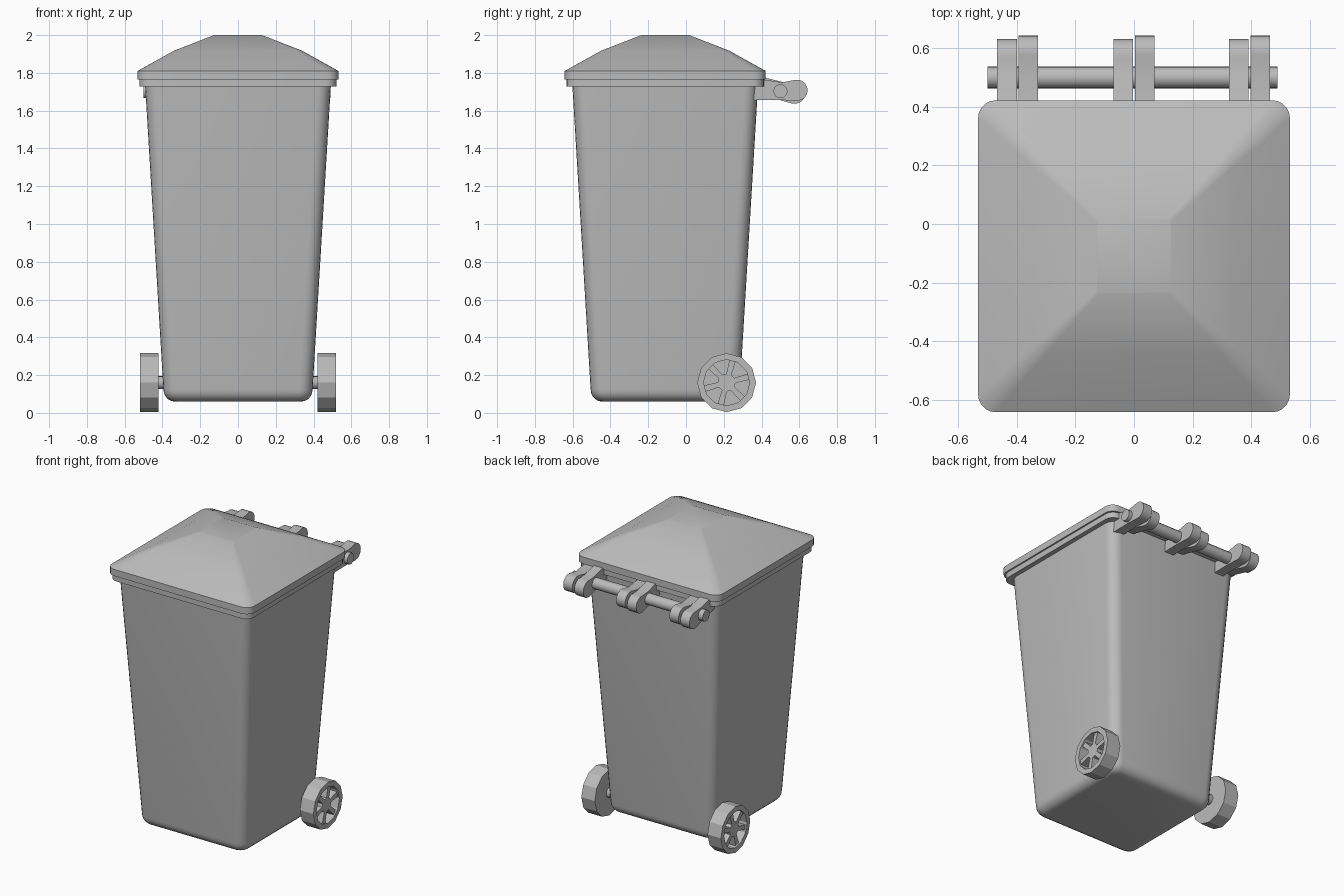
import bpy, bmesh
from math import cos, sin, pi, radians
from mathutils import Vector, Matrix

if "Cube" in bpy.data.objects:
    bpy.data.objects.remove(bpy.data.objects["Cube"])

grey = bpy.data.materials.new("plain grey")
grey.use_nodes = True
COLOUR = (0.5, 0.5, 0.5, 1)
grey.diffuse_color = COLOUR
grey.node_tree.nodes["Principled BSDF"].inputs["Base Color"].default_value = COLOUR

MID_Y = -0.11          # the bin sits forward of the hinges
AXLE = Vector((0, 0.215, 0.16))
ROD = Vector((0, 0.5, 1.703))


def loft(name, rings, smooth=30):
    """Skin a stack of equal rings and cap both ends."""
    bm = bmesh.new()
    rows = [[bm.verts.new(p) for p in ring] for ring in rings]
    n = len(rows[0])
    for a, b in zip(rows, rows[1:]):
        for i in range(n):
            j = (i + 1) % n
            bm.faces.new((a[i], a[j], b[j], b[i]))
    bm.faces.new(rows[0][::-1])
    bm.faces.new(rows[-1])
    bmesh.ops.recalc_face_normals(bm, faces=bm.faces)
    mesh = bpy.data.meshes.new(name)
    bm.to_mesh(mesh)
    bm.free()
    mesh.materials.append(grey)
    obj = bpy.data.objects.new(name, mesh)
    bpy.context.collection.objects.link(obj)
    if smooth:
        bpy.ops.object.select_all(action='DESELECT')
        obj.select_set(True)
        bpy.context.view_layer.objects.active = obj
        bpy.ops.object.shade_smooth_by_angle(angle=radians(smooth))
    return obj


def rounded_square(half, z, r, segs=5):
    pts = []
    for k, (sx, sy) in enumerate(((1, 1), (-1, 1), (-1, -1), (1, -1))):
        for i in range(segs + 1):
            a = pi / 2 * (k + i / segs)
            pts.append(Vector((sx * (half - r) + r * cos(a),
                               MID_Y + sy * (half - r) + r * sin(a), z)))
    return pts


def circle(x, r, centre, sides):
    return [centre + Vector((x, r * cos(2 * pi * i / sides), r * sin(2 * pi * i / sides)))
            for i in range(sides)]


def slab(name, outline, x0, x1):
    """Extrude a (y, z) outline along x."""
    return loft(name, [[Vector((x, y, z)) for y, z in outline] for x in (x0, x1)])


# Tapered body with a rounded foot
foot = []
for i in range(6):
    a = pi / 2 * i / 5
    foot.append(rounded_square(0.335 + 0.06 * sin(a), 0.125 - 0.065 * cos(a), 0.03 + 0.04 * sin(a)))
loft("bin_body", foot + [rounded_square(0.492, 1.74, 0.07)], 40)

# Body rim and lid
loft("body_rim", [rounded_square(0.522, z, 0.06) for z in (1.727, 1.768)])
loft("lid", [rounded_square(0.532, 1.765, 0.06), rounded_square(0.532, 1.81, 0.06),
             rounded_square(0.34, 1.917, 0.035), rounded_square(0.127, 2.0, 0.008)], 26)

# Hinge rod and three pairs of hinge arms
loft("hinge_rod", [circle(x, 0.037, ROD, 20) for x in (-0.5, 0.49)])


def arm(base, cy, cz, r):
    """Outline of an arm with a rounded end."""
    nose = [(cy + r * cos(a), cz + r * sin(a))
            for a in (radians(-100 + 20 * i) for i in range(11))]
    return base[:2] + nose + base[2:]


lid_arm = arm([(0.36, 1.69), (0.50, 1.655), (0.51, 1.752), (0.38, 1.785)], 0.575, 1.692, 0.056)
body_arm = arm([(0.36, 1.655), (0.49, 1.657), (0.51, 1.75), (0.36, 1.772)], 0.588, 1.708, 0.056)
for label, x in (("right", -0.397), ("middle", 0.0), ("left", 0.394)):
    slab("lid_hinge_arm_" + label, lid_arm, x - 0.07, x - 0.003)
    slab("body_hinge_arm_" + label, body_arm, x + 0.003, x + 0.07)

# Axle and spoked wheels
loft("axle", [circle(x, 0.034, AXLE, 16) for x in (-0.44, 0.44)])
for side, s in (("left", 1), ("right", -1)):
    loft("wheel_" + side, [circle(s * x, r, AXLE, 12) for x, r in
                           ((0.42, 0.156), (0.52, 0.156), (0.52, 0.122), (0.455, 0.122))], 0)
    loft("wheel_hub_" + side, [circle(s * x, 0.047, AXLE, 12) for x in (0.45, 0.51)], 0)
    for k in range(6):
        a = radians(15 + 60 * k)
        out, across = Vector((0, cos(a), sin(a))), Vector((0, -sin(a), cos(a)))
        rect = [AXLE + out * d + across * w for d, w in
                ((0.03, -0.013), (0.128, -0.017), (0.128, 0.017), (0.03, 0.013))]
        loft(f"wheel_spoke_{side}_{k + 1}",
             [[p + Vector((s * x, 0, 0)) for p in rect] for x in (0.45, 0.51)], 0)
